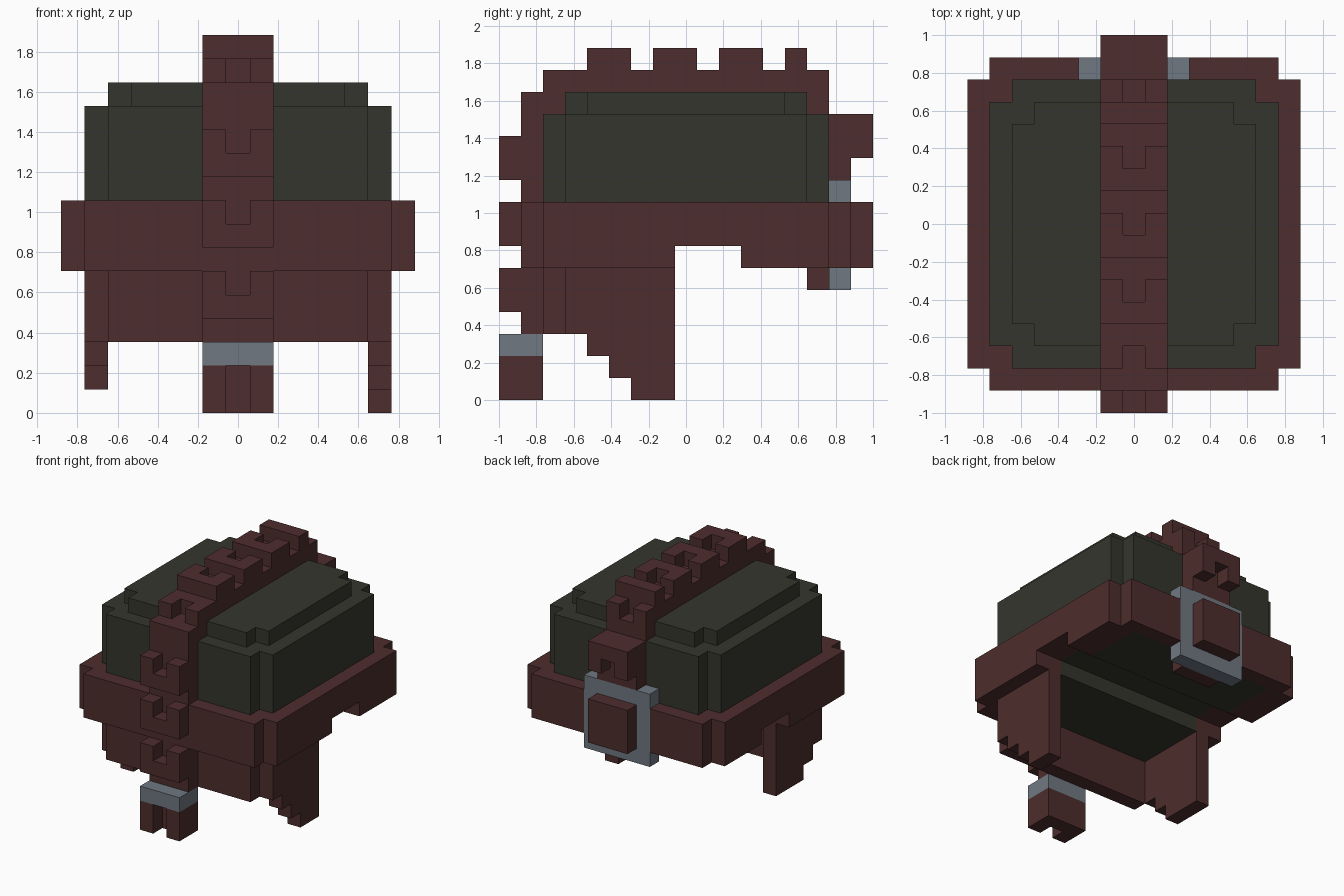
import bpy, bmesh
from mathutils import Vector

if "Cube" in bpy.data.objects:
    bpy.data.objects.remove(bpy.data.objects["Cube"])

U = 2 / 17  # edge of one block


def material(name, color):
    m = bpy.data.materials.new(name)
    m.diffuse_color = (*color, 1)
    m.use_nodes = True
    m.node_tree.nodes["Principled BSDF"].inputs["Base Color"].default_value = m.diffuse_color
    return m


red = material("dark red", (0.076, 0.026, 0.026))
green = material("dark olive", (0.036, 0.036, 0.027))
grey = material("steel grey", (0.160, 0.188, 0.223))


def box(x0, x1, y0, y1, z0, z1):
    """Blocks in an inclusive range; x and y count from the centre, z from the ground."""
    return {(x, y, z) for x in range(x0, x1 + 1)
            for y in range(y0, y1 + 1) for z in range(z0, z1 + 1)}


def slab(rx, ry, z0, z1):
    """Rectangular slab with its four corner blocks left out."""
    return box(-rx, rx, 1 - ry, ry - 1, z0, z1) | box(1 - rx, rx - 1, -ry, ry, z0, z1)


parts = []
used = set()


def part(name, mat, cells):
    cells = cells - used
    used.update(cells)
    parts.append((name, mat, cells))


# Steel buckle frame and the pad inside it
pad = box(-1, 1, 7, 8, 6, 8)
part("buckle_frame", grey, box(-2, 2, 7, 7, 5, 9) - pad)
part("buckle_pad", red, pad)

# Dome, filled down to the ear openings
ear_gap = box(-7, 7, 0, 2, 6, 6)
core = box(-5, 5, -5, 6, 6, 8) - ear_gap
part("dome", green, slab(6, 6, 9, 12) | slab(5, 5, 13, 13) | core)

# Band around the dome
part("band", red, slab(7, 7, 6, 8) - ear_gap)

# Brow and stepped cheek guards; the right one hangs one block lower
part("brow_guard", red, box(-5, 5, -6, -6, 3, 5))
for name, x, lowest in (("left_cheek_guard", -6, 1), ("right_cheek_guard", 6, 0)):
    cells = box(x, x, -5, -1, 3, 5)
    for z in range(lowest, 3):
        cells |= box(x, x, -2 - z, -1, z, z)
    part(name, red, cells)

# Centre strap running over the helmet
strap = box(-1, 1, -6, 6, 13, 14) | box(-1, 1, -7, -7, 3, 13) | box(-1, 1, 7, 7, 9, 12)
strap -= box(0, 0, -6, -6, 14, 14) | box(0, 0, 6, 6, 14, 14)
part("strap", red, strap)
part("strap_end", red, box(-1, 1, 6, 6, 5, 5))

# Notched knuckles along the strap
knuckles = box(-1, 1, 5, 5, 15, 15)
for y in (-4, -1, 2):
    knuckles |= box(-1, 1, y, y + 1, 15, 15) - box(0, 0, y + 1, y + 1, 15, 15)
for z in (4, 7, 10):
    knuckles |= box(-1, 1, -8, -8, z, z + 1) - box(0, 0, -8, -8, z + 1, z + 1)
knuckles |= box(-1, 1, 8, 8, 11, 12) - box(0, 0, 8, 8, 11, 11)
part("strap_knuckles", red, knuckles)

# Hanging nose piece with its clasp
part("nose_clasp", grey, box(-1, 1, -8, -7, 2, 2))
part("nose_prongs", red, box(-1, 1, -8, -7, 0, 1) - box(0, 0, -8, -8, 0, 1))


def build(name, mat, cells):
    """Skin the outer faces of a part's blocks and merge the flat areas."""
    bm = bmesh.new()
    for c in cells:
        centre = Vector((c[0], c[1], c[2] + 0.5))
        for axis in range(3):
            for s in (-1, 1):
                n = list(c)
                n[axis] += s
                if tuple(n) in used:
                    continue
                a, b, d = Vector(), Vector(), Vector()
                a[axis] = s * 0.5
                b[(axis + 1) % 3] = 0.5
                d[(axis + 2) % 3] = 0.5 * s
                bm.faces.new([bm.verts.new((centre + a + i * b + j * d) * U)
                              for i, j in ((-1, -1), (1, -1), (1, 1), (-1, 1))])
    bmesh.ops.remove_doubles(bm, verts=bm.verts[:], dist=0.001)
    bmesh.ops.dissolve_limit(bm, angle_limit=0.02, verts=bm.verts[:], edges=bm.edges[:])
    mesh = bpy.data.meshes.new(name)
    bm.to_mesh(mesh)
    bm.free()
    mesh.materials.append(mat)
    bpy.context.collection.objects.link(bpy.data.objects.new(name, mesh))


for p in parts:
    build(*p)
